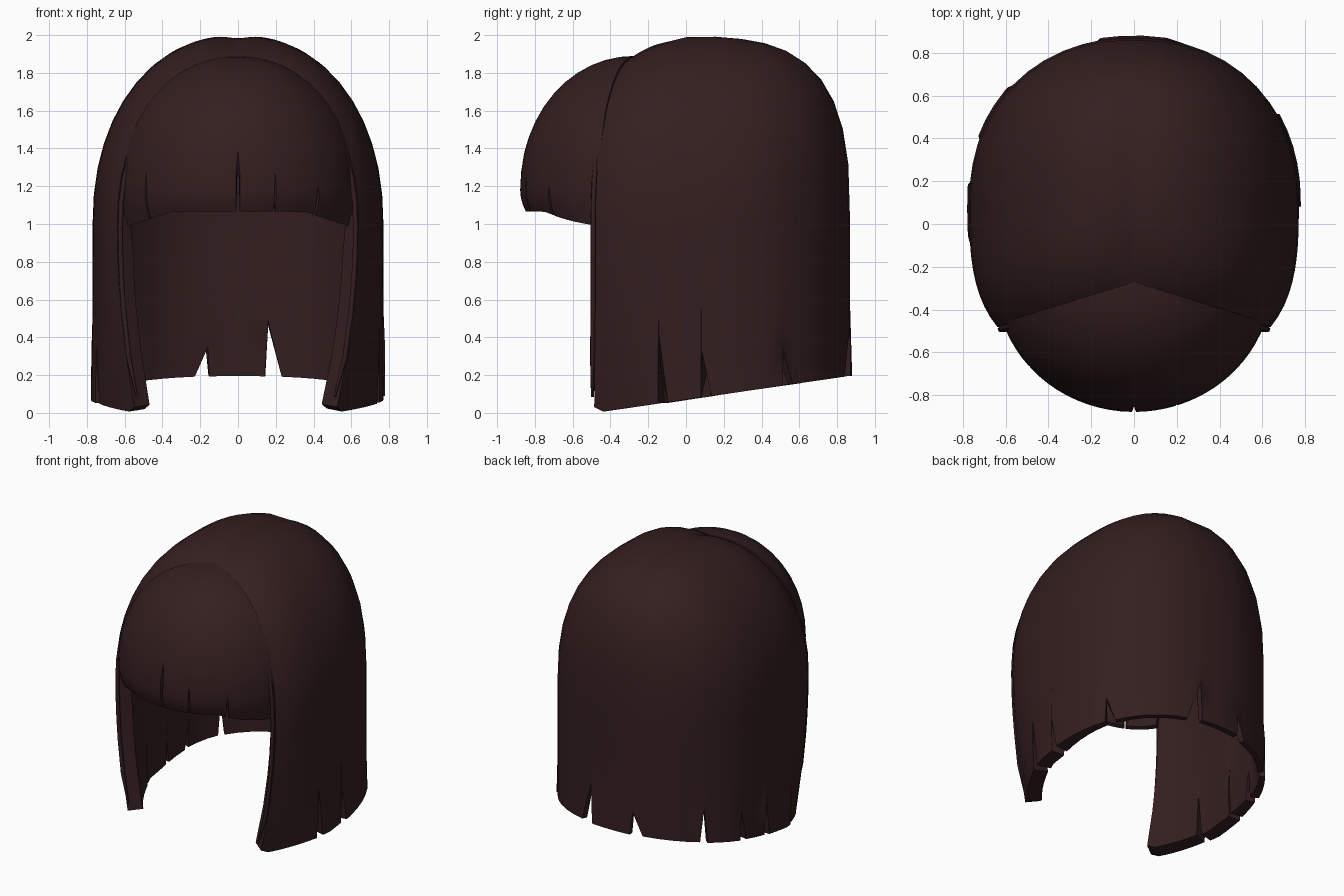
import bpy, bmesh, math
from math import sin, cos, pi, radians, exp

if "Cube" in bpy.data.objects:
    bpy.data.objects.remove(bpy.data.objects["Cube"])

hair = bpy.data.materials.new("dark brown hair")
hair.diffuse_color = (0.034, 0.0132, 0.0138, 1)
hair.use_nodes = True
hair.node_tree.nodes["Principled BSDF"].inputs["Base Color"].default_value = hair.diffuse_color

APEX_Y = -0.27          # parting point where fringe and main hair meet
EDGE = 108.2            # angle from the back to the front edge of the main hair


def lerp(a, b, t):
    return a + (b - a) * t


def columns(start, end, step, slits):
    """Angles with slit triplets: (angle, tip height or None, lock number)."""
    cols, lock, a = [], 0, start
    stops = sorted(slits) + [(end, None, 0, 0)]
    for ang, tip, half, skew in stops:
        stop = ang - half
        n = max(1, math.ceil((stop - a) / step))
        cols += [(lerp(a, stop, i / n), None, lock) for i in range(n + 1)]
        if tip is not None:
            cols.append((ang + skew * half, tip, lock))
            a, lock = ang + half, lock + 1
    return cols


def reach(norm, phi):
    """Distance from the parting point to the outline."""
    lo, hi = 0.0, 2.0
    for _ in range(30):
        m = (lo + hi) / 2
        if norm(m * sin(phi), APEX_Y + m * cos(phi)) < 1:
            lo = m
        else:
            hi = m
    return lo


def build(name, grid, thickness, weight=None):
    """Skin a grid whose first row is a single pole, then thicken inward."""
    bm = bmesh.new()
    pole = bm.verts.new(grid[0][0])
    rows = [[bm.verts.new(p) for p in r] for r in grid[1:]]
    n = len(rows[0])
    for c in range(n - 1):
        bm.faces.new((pole, rows[0][c + 1], rows[0][c]))
        for a, b in zip(rows, rows[1:]):
            bm.faces.new((a[c], a[c + 1], b[c + 1], b[c]))
    bm.normal_update()
    me = bpy.data.meshes.new(name)
    bm.to_mesh(me)
    bm.free()
    ob = bpy.data.objects.new(name, me)
    bpy.context.collection.objects.link(ob)
    me.materials.append(hair)
    bpy.ops.object.select_all(action='DESELECT')
    bpy.context.view_layer.objects.active = ob
    ob.select_set(True)
    mod = ob.modifiers.new("thickness", 'SOLIDIFY')
    mod.thickness, mod.offset = thickness, -1
    if weight:
        group = ob.vertex_groups.new(name="thickness")
        for v in me.vertices:
            group.add([v.index], weight(*v.co), 'REPLACE')
        mod.vertex_group = group.name
    bpy.ops.object.modifier_apply(modifier=mod.name)
    bpy.ops.object.shade_smooth_by_angle(angle=radians(40))
    return ob


# Main hair: dome over the head with long walls
def shell_norm(x, y):
    e = 3.0 if y < 0.1 else 2.15
    return ((abs(x) / 0.77) ** e + (abs(y - 0.1) / 0.77) ** e) ** (1 / e)


def shell_top(x, y):
    dy = max(0, y - 0.1)
    p = 2.15 + 0.9 * dy * dy / (x * x + dy * dy + 0.07)
    z = 1 + max(0, 1 - shell_norm(x, y) ** p) ** (1 / p)
    return z - 0.015 * exp(-(x / 0.07) ** 2)


def sweep(x, y, z):
    """Front locks curl inward toward the ends, a little more on the right."""
    front = min(1, max(0, (-y - 0.05) / 0.4))
    curl = 0.2 if x > 0 else 0.15
    return x * (1 - curl * max(0, 1 - z) ** 2 * front), y, z


def side_weight(x, y, z):
    """Thick side locks, thin crown and back."""
    side = min(1, max(0, (0.6 - y) / 0.5))
    low = min(1, max(0, (1.4 - z) / 0.5))
    return 0.38 + 0.62 * side * low


# Each slit: angle, tip height, half width, sideways lean of the tip
shell_slits = [(79, 0.42, 1.8, 0.9), (64, 0.33, 1.6, 0.9), (39, 0.33, 1.8, 0.8),
               (9.8, 0.48, 2.6, -0.8), (-10, 0.35, 2.2, 0.6), (-33, 0.4, 1.3, 0),
               (-48, 0.34, 1.3, 0.5), (-60, 0.34, 1.2, 0.5), (-80, 0.36, 1.3, -0.6)]
cols = columns(-EDGE, EDGE, 5, shell_slits)
RINGS = 12
grid = [[(0, APEX_Y, shell_top(0, APEX_Y))] * len(cols)]
for k in range(1, RINGS + 1):
    row = []
    for ang, tip, lock in cols:
        phi = radians(ang)
        d = reach(shell_norm, phi) * sin(k / RINGS * pi / 2)
        x, y = d * sin(phi), APEX_Y + d * cos(phi)
        row.append((x, y, shell_top(x, y)))
    grid.append(row)
for level in (0.85, 0.7, 0.55, 0.3, 0):
    row = []
    for ang, tip, lock in cols:
        phi = radians(ang)
        d = reach(shell_norm, phi)
        x, y = d * sin(phi), APEX_Y + d * cos(phi)
        bottom = max(0.07 + 0.145 * y, 0.0) + 0.03 * max(0, (abs(ang) - 104) / 4.2)
        z = level
        if level < 0.5:
            end = tip if tip is not None else bottom
            z = lerp(end, 0.55, level / 0.55)
            flare = (0.012 if lock % 2 else 0) * (1 - level / 0.55)
            x, y = x * (1 + flare), y * (1 + flare)
        row.append(sweep(x, y, z))
    grid.append(row)
build("main_hair", grid, 0.1, side_weight)

# Thin strands running down both front edges of the main hair
for side, col in (("left", 0), ("right", -1)):
    cu = bpy.data.curves.new(side + "_edge_strand", 'CURVE')
    cu.dimensions = '3D'
    cu.bevel_depth, cu.bevel_resolution = 0.014, 1
    cu.use_fill_caps = True
    pts = [r[col] for r in grid]
    pts[-1] = (pts[-1][0], pts[-1][1], 0.1)
    sp = cu.splines.new('POLY')
    sp.points.add(len(pts) - 1)
    for i, (p, (x, y, z)) in enumerate(zip(sp.points, pts)):
        p.co = (x * 0.975, y - 0.012, z - 0.015, 1)
        p.radius = 0.4 if i == len(pts) - 1 else 1
    cu.materials.append(hair)
    bpy.context.collection.objects.link(bpy.data.objects.new(side + "_edge_strand", cu))


# Fringe: rounded cap bulging forward from the parting
def fringe_norm(x, y):
    return math.hypot(x / 0.645, (y - APEX_Y) / 0.608)


fringe_slits = [(180 - 43, 1.2, 0.7, 0), (180 - 19, 1.27, 0.6, 0), (180, 1.39, 0.9, 0),
                (180 + 51, 1.28, 0.5, 0)]
cols = columns(EDGE - 1, 361 - EDGE, 5, fringe_slits)
BELLY = 1.18            # height where the fringe is widest
grid = [[(0, APEX_Y, 1.89)] * len(cols)]
for k in range(1, RINGS + 4):
    row = []
    for ang, tip, lock in cols:
        phi = radians(ang)
        full = reach(fringe_norm, phi)
        s = sin(min(1, k / RINGS) * pi / 2)
        z = BELLY + 0.71 * max(0, 1 - s ** 2.05) ** (1 / 2.05)
        side = max(0, abs(sin(phi)) - 0.6) / 0.4
        bottom = 1.065 - 0.085 * side
        if k > RINGS:                       # lower rim tucks in slightly
            t = (k - RINGS) / 3
            z = lerp(BELLY, bottom, t)
            s = 1 - 0.05 * t * t
        if tip is not None and z < tip:     # slit tips stop higher up
            z = tip + 0.001 * (RINGS + 3 - k)
            s = (1 - ((z - BELLY) / 0.71) ** 2.05) ** (1 / 2.05)
        d = full * s
        row.append((d * sin(phi), APEX_Y + d * cos(phi), z))
    grid.append(row)
build("fringe", grid, 0.03)
